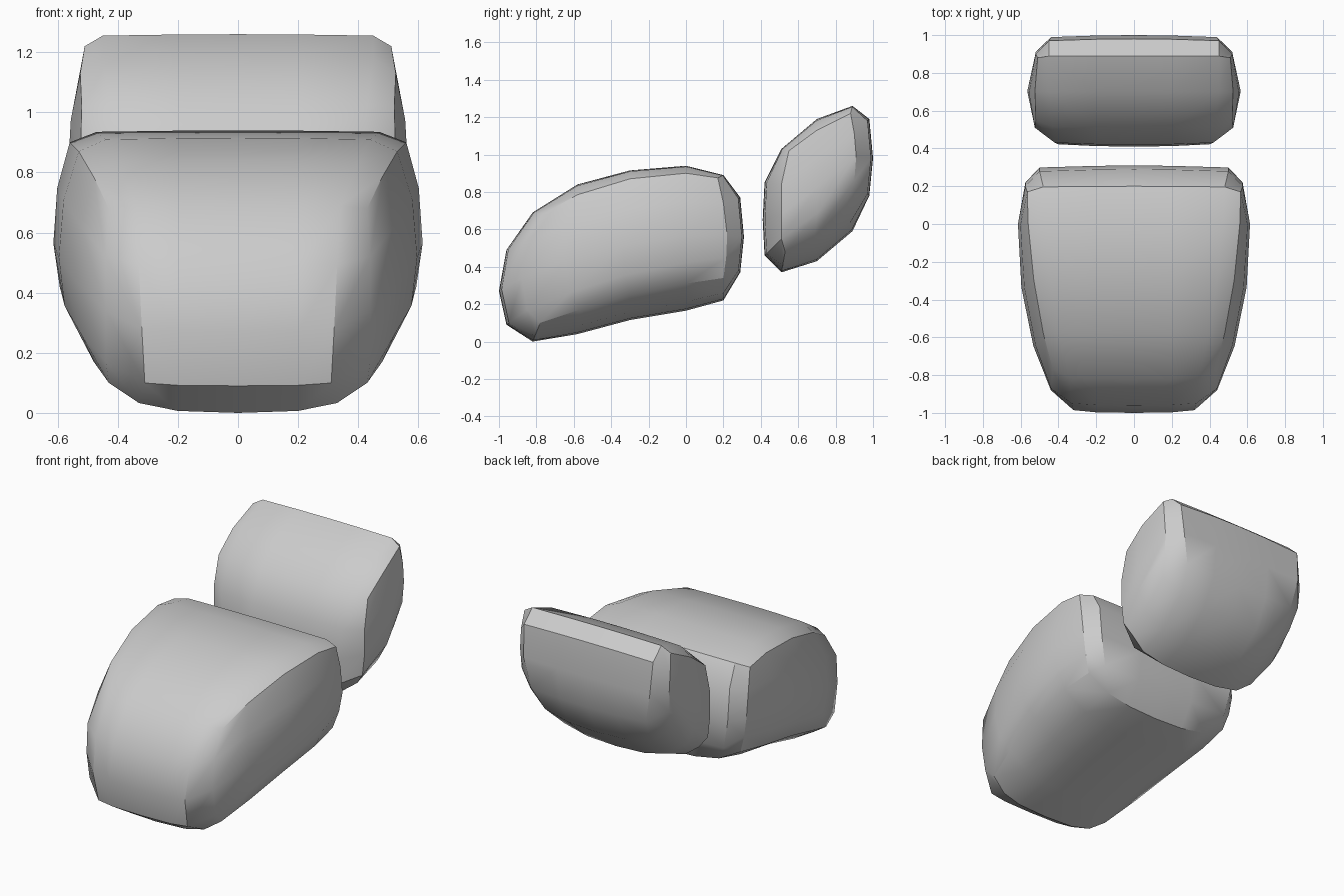
import bpy, bmesh, math
from mathutils import Vector

if "Cube" in bpy.data.objects:
    bpy.data.objects.remove(bpy.data.objects["Cube"])


def perimeter(nu, nv):
    """Grid cells around the side panel: up the front, along top, down the back, along bottom."""
    return ([(0, j) for j in range(nv)] + [(i, nv - 1) for i in range(1, nu)]
            + [(nu - 1, j) for j in range(nv - 2, -1, -1)]
            + [(i, 0) for i in range(nu - 2, 0, -1)])


def cushion(name, rows, nu, nv, bulge, angle):
    """rows: centre profile y, z; x of bevel start; side edge x, y, z."""
    bm = bmesh.new()
    cells = perimeter(nu, nv)
    mid, inner, bevel, grid = [], [], [], {}
    for cell, (y, z, xa, xb, yb, zb) in zip(cells, rows):
        a, b = Vector((xa, y, z)), Vector((xb, yb, zb))
        # the underside is rounder across than the top
        f = 0.33 if cell[1] == 0 else 0.12
        start = a.lerp(b, f)
        start.x = xa
        quarter = a.lerp(b, f * 0.2)
        quarter.x = 0.2
        mid.append(bm.verts.new((0, y, z)))
        inner.append(bm.verts.new(quarter))
        bevel.append(bm.verts.new(start))
        grid[cell] = bm.verts.new(b)
    edge = [grid[c] for c in cells]

    # Side panel: interpolate between its four borders and puff it outwards
    U, V = nu - 1, nv - 1
    for i in range(1, U):
        for j in range(1, V):
            u, v = i / U, j / V
            p = (grid[0, j].co * (1 - u) + grid[U, j].co * u
                 + grid[i, 0].co * (1 - v) + grid[i, V].co * v
                 - grid[0, 0].co * (1 - u) * (1 - v) - grid[U, 0].co * u * (1 - v)
                 - grid[0, V].co * (1 - u) * v - grid[U, V].co * u * v)
            p.x += bulge * 16 * u * (1 - u) * v * (1 - v)
            grid[i, j] = bm.verts.new(p)
    for i in range(U):
        for j in range(V):
            bm.faces.new((grid[i, j], grid[i + 1, j], grid[i + 1, j + 1], grid[i, j + 1]))

    # Main wrap and rounded border
    n = len(cells)
    for r0, r1 in ((mid, inner), (inner, bevel), (bevel, edge)):
        for k in range(n):
            m = (k + 1) % n
            bm.faces.new((r0[k], r0[m], r1[m], r1[k]))

    # Other half
    bmesh.ops.mirror(bm, geom=bm.verts[:] + bm.edges[:] + bm.faces[:],
                     axis='X', merge_dist=0.001)
    bmesh.ops.remove_doubles(bm, verts=bm.verts[:], dist=0.0005)
    bmesh.ops.recalc_face_normals(bm, faces=bm.faces[:])
    me = bpy.data.meshes.new(name)
    bm.to_mesh(me)
    bm.free()
    ob = bpy.data.objects.new(name, me)
    bpy.context.collection.objects.link(ob)
    bpy.ops.object.select_all(action='DESELECT')
    ob.select_set(True)
    bpy.context.view_layer.objects.active = ob
    bpy.ops.object.shade_smooth_by_angle(angle=math.radians(angle))


# Seat cushion
seat = [
    (-.82, .0, .33, .43, -.78, .10), (-.96, .09, .31, .44, -.85, .17),
    (-1.0, .27, .32, .44, -.88, .34), (-.96, .49, .33, .44, -.87, .52),
    (-.82, .69, .34, .43, -.77, .68), (-.58, .84, .40, .48, -.58, .785),
    (-.30, .915, .44, .53, -.30, .87), (0, .94, .47, .56, 0, .90),
    (.20, .89, .48, .565, .17, .875), (.29, .77, .50, .575, .20, .74),
    (.31, .56, .50, .575, .22, .57), (.29, .37, .46, .555, .215, .45),
    (.20, .22, .37, .52, .20, .34), (0, .165, .38, .54, 0, .31),
    (-.30, .115, .37, .52, -.30, .25), (-.58, .04, .35, .48, -.57, .17),
]
cushion("seat_cushion", seat, 5, 5, 0.05, 33)

# Back cushion
back = [
    (.51, .37, .36, .46, .53, .48), (.42, .46, .36, .51, .51, .55),
    (.41, .65, .40, .525, .51, .68), (.42, .85, .42, .525, .51, .84),
    (.51, 1.03, .43, .52, .55, 1.02), (.70, 1.19, .45, .525, .70, 1.13),
    (.89, 1.26, .45, .51, .88, 1.22), (.98, 1.19, .45, .52, .90, 1.11),
    (1.0, .98, .44, .52, .91, .99), (.98, .78, .40, .515, .90, .86),
    (.89, .59, .37, .49, .85, .72), (.70, .43, .36, .49, .69, .57),
]
cushion("back_cushion", back, 3, 5, 0.03, 33)
